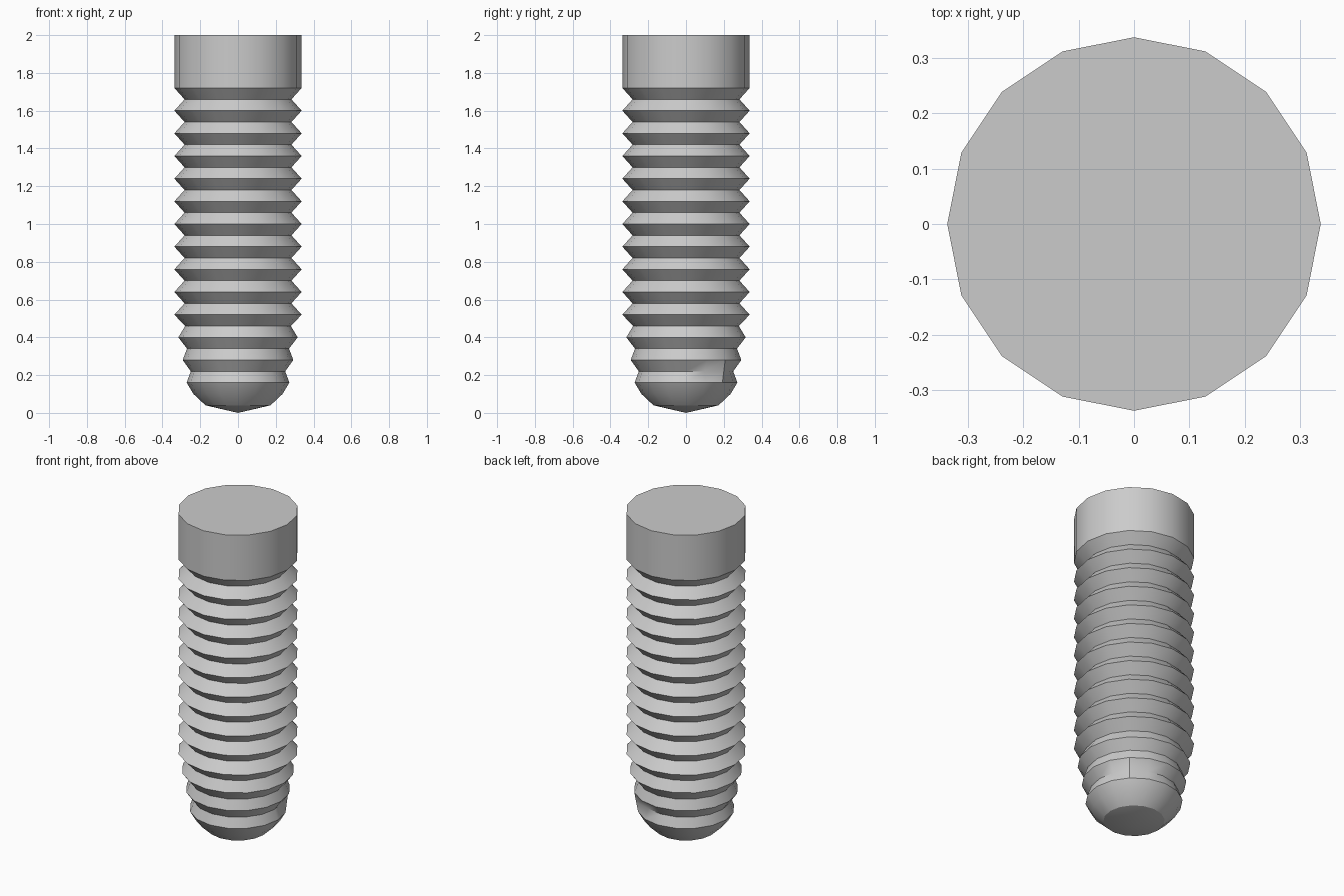
import bpy, bmesh
from math import cos, sin, tau, radians

if "Cube" in bpy.data.objects:
    bpy.data.objects.remove(bpy.data.objects["Cube"])

SIDES = 16
R = 0.337

# Profile from the rounded tip upward: (radius, height)
profile = [(0.172, 0.04), (0.236, 0.10), (0.272, 0.16), (0.25, 0.22),
           (0.293, 0.28), (0.27, 0.34), (0.316, 0.40), (0.28, 0.46)]
# Repeating thread crests and roots on the straight shank
for i in range(11):
    z = 0.52 + 0.12 * i
    profile.append((R, z))
    if i < 10:
        profile.append((0.283, z + 0.06))
# Plain collar at the top
profile.append((R, 2.0))

bm = bmesh.new()
rings = [[bm.verts.new((r * cos(tau * k / SIDES), r * sin(tau * k / SIDES), z))
          for k in range(SIDES)] for r, z in profile]
for low, high in zip(rings, rings[1:]):
    for k in range(SIDES):
        n = (k + 1) % SIDES
        bm.faces.new((low[k], low[n], high[n], high[k]))
bm.faces.new(rings[-1])

# Shallow pointed tip
tip = bm.verts.new((0, 0, 0))
for k in range(SIDES):
    bm.faces.new((tip, rings[0][(k + 1) % SIDES], rings[0][k]))

# Filled spot in the lowest groove, back right
spot = rings[3][2].co
spot.x = spot.y = 0.283 * cos(radians(45))

bmesh.ops.recalc_face_normals(bm, faces=bm.faces)
mesh = bpy.data.meshes.new("threaded_screw")
bm.to_mesh(mesh)
bm.free()
screw = bpy.data.objects.new("threaded_screw", mesh)
bpy.context.collection.objects.link(screw)

# Smooth around the shank, crisp thread edges
bpy.context.view_layer.objects.active = screw
screw.select_set(True)
bpy.ops.object.shade_smooth_by_angle(angle=radians(30))
